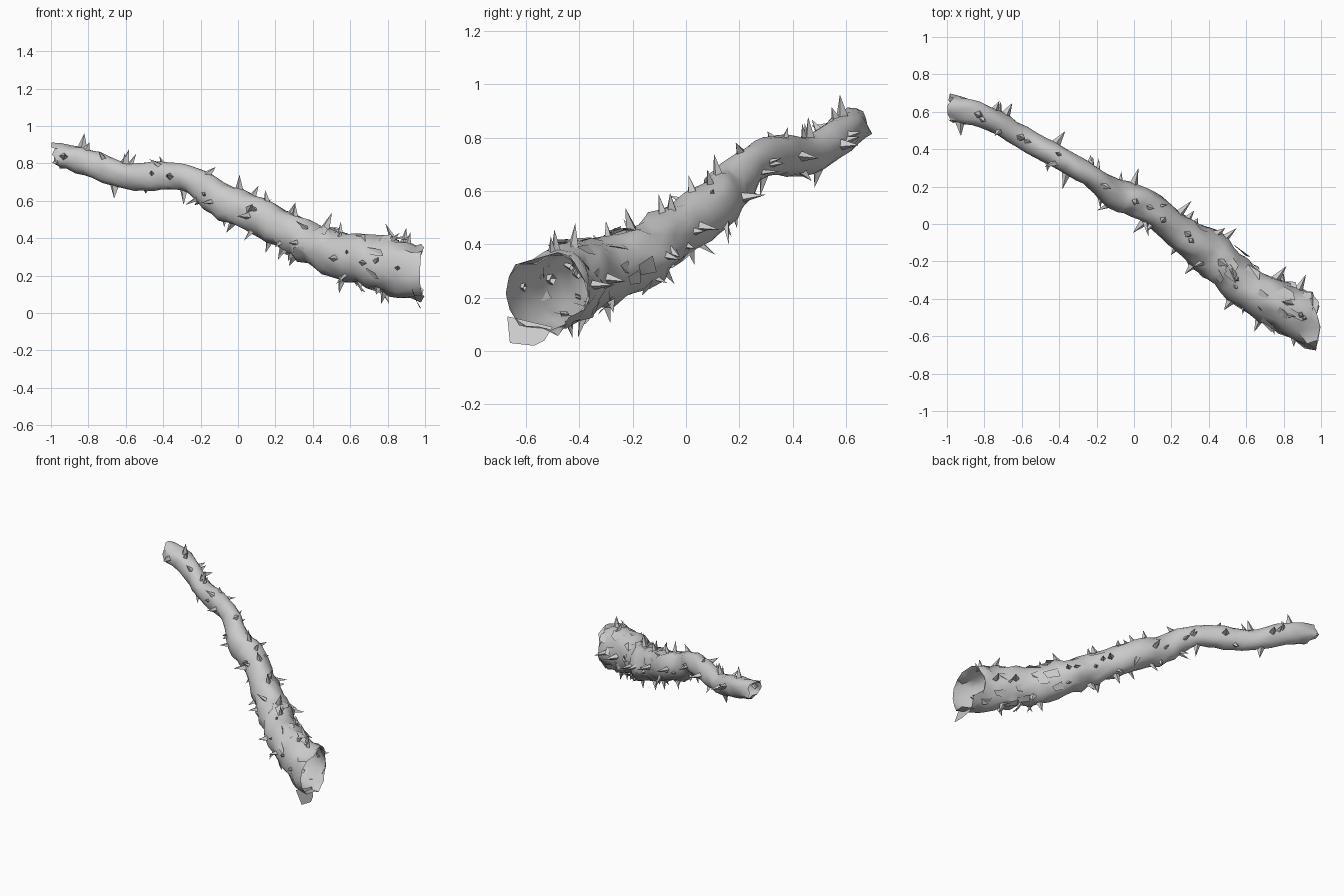
import bpy, bmesh, math, random
from mathutils import Vector, noise

random.seed(7)
if "Cube" in bpy.data.objects:
    bpy.data.objects.remove(bpy.data.objects["Cube"], do_unlink=True)

bark = bpy.data.materials.new("grey bark")
bark.use_nodes = True
GREY = (0.6, 0.6, 0.6, 1)
bark.diffuse_color = GREY
bark.node_tree.nodes["Principled BSDF"].inputs["Base Color"].default_value = GREY

# Centreline of the branch: x, y, z, sideways radius, upward radius
PATH = [(-.98, .62, .848, .072, .065), (-.8, .575, .805, .064, .072),
        (-.6, .462, .735, .06, .068), (-.4, .352, .73, .063, .078),
        (-.24, .265, .712, .058, .068), (-.1, .16, .605, .08, .095),
        (.06, .1, .54, .086, .098), (.25, -.048, .44, .092, .1),
        (.42, -.163, .358, .115, .113), (.57, -.31, .297, .113, .128),
        (.78, -.438, .258, .12, .145), (.97, -.52, .215, .158, .142)]
SIDES, RINGS = 14, 44


def sample(t):
    """Catmull-Rom point and the two radii at t in 0..1."""
    f = min(max(t, 0), 1) * (len(PATH) - 1)
    i = min(int(f), len(PATH) - 2)
    u = f - i
    a, b, c, d = (Vector(PATH[min(max(k, 0), len(PATH) - 1)]) for k in range(i - 1, i + 3))
    p = (b * 2 + (c - a) * u + (a * 2 - b * 5 + c * 4 - d) * u * u
         + (b * 3 - a - c * 3 + d) * u ** 3) / 2
    return Vector(p[:3]), p[3], p[4]


def t_at(x):
    return min((k / 200 for k in range(201)), key=lambda t: abs(sample(t)[0].x - x))


def frame(t):
    """Tangent, sideways and upward axes; the ends are cut square to x."""
    tangent = (sample(t + .05)[0] - sample(t - .05)[0]).normalized()
    cut = max(0, 1 - min(t, 1 - t) / .06)
    tangent = tangent.lerp(Vector((1, 0, 0)), cut).normalized()
    side = Vector((0, 0, 1)).cross(tangent).normalized()
    return tangent, side, tangent.cross(side)


def surface(t, angle):
    """Point on the lumpy bark, and its outward direction."""
    centre, wide, high = sample(t)
    tangent, side, up = frame(t)
    offset = side * math.cos(angle) * wide + up * math.sin(angle) * high
    p = centre + offset
    lump = noise.noise(p * 8) * .08 + noise.noise(p * 18) * .2
    return centre + offset * (1 + lump), offset.normalized()


def finish(name, bm, angle):
    mesh = bpy.data.meshes.new(name)
    bm.to_mesh(mesh)
    bm.free()
    obj = bpy.data.objects.new(name, mesh)
    bpy.context.collection.objects.link(obj)
    mesh.materials.append(bark)
    bpy.ops.object.select_all(action="DESELECT")
    obj.select_set(True)
    bpy.context.view_layer.objects.active = obj
    bpy.ops.object.shade_smooth_by_angle(angle=math.radians(angle))


# Hollow branch with ragged open ends
bm = bmesh.new()
rows = []
for r in range(RINGS + 1):
    row = []
    for s in range(SIDES):
        p, out = surface(r / RINGS, math.tau * (s + r % 2 / 2) / SIDES)
        if r in (0, RINGS):
            p.x += random.uniform(-.02, .03)
            p += out * random.uniform(-.015, .015)
        elif r > RINGS * .6:
            p += out * random.uniform(-.01, .01)
        row.append(bm.verts.new(p))
    rows.append(row)
for r in range(RINGS):
    a, b = rows[r], rows[r + 1]
    for s in range(SIDES):
        n = (s + 1) % SIDES
        if r % 2:
            bm.faces.new((a[s], a[n], b[n]))
            bm.faces.new((a[s], b[n], b[s]))
        else:
            bm.faces.new((a[s], a[n], b[s]))
            bm.faces.new((a[n], b[n], b[s]))
finish("branch", bm, 50)

# Torn bark: loose shards round the thick end, and a hanging flap
bm = bmesh.new()
for k in range(24):
    t = random.uniform(.74, .95)
    angle = random.uniform(0, math.tau)
    wide, long = random.uniform(.15, .3), random.uniform(.02, .045)
    quad = []
    for dt, da, lift in ((0, -wide, .003), (0, wide, .003),
                         (long, wide * .7, .01), (long * .8, -wide * .5, .02)):
        p, out = surface(min(t + dt, 1), angle + da)
        quad.append(bm.verts.new(p + out * lift))
    bm.faces.new(quad[:3])
    bm.faces.new((quad[0], quad[2], quad[3]))
flap = [(.93, -.67, .13), (.94, -.5, .09), (.97, -.53, .04), (.98, -.57, .02), (.97, -.66, .03)]
bm.faces.new([bm.verts.new(p) for p in flap])
finish("torn_bark", bm, 30)

# Thorns: broad four-sided spikes seated in the bark
bm = bmesh.new()


def thorn(t, angle, length, width, lean):
    p, out = surface(t, angle)
    tangent = frame(t)[0]
    across = out.cross(tangent).normalized()
    base = [bm.verts.new(p - out * .01 + tangent * width * i + across * width * j * .8)
            for i, j in ((1, 0), (0, 1), (-1, 0), (0, -1))]
    tip = bm.verts.new(p + out * length + (tangent + across * .6) * lean * length)
    for i in range(4):
        bm.faces.new((base[i], base[(i + 1) % 4], tip))


# Large thorns on each side of the branch, by x position
LARGE = {90: (-.85, -.62, -.02, .05, .28, .44, .53, .87),
         270: (-.65, -.28, 0, .2, .33, .57, .81),
         0: (-.72, -.45, -.03, .2, .42, .7, .83),
         180: (-.92, -.34, .1, .38, .58, .72)}
for degrees, places in LARGE.items():
    for x in places:
        thorn(t_at(x), math.radians(degrees), random.uniform(.055, .085),
              random.uniform(.022, .03), random.uniform(-.4, .4))
# Smaller scattered thorns, denser towards the thick end
for k in range(52):
    thorn(t_at(-.92 + 1.84 * random.random() ** .65), random.uniform(0, math.tau),
          random.uniform(.03, .06), random.uniform(.016, .026), random.uniform(-1, 1))
bmesh.ops.recalc_face_normals(bm, faces=bm.faces)
finish("thorns", bm, 30)
